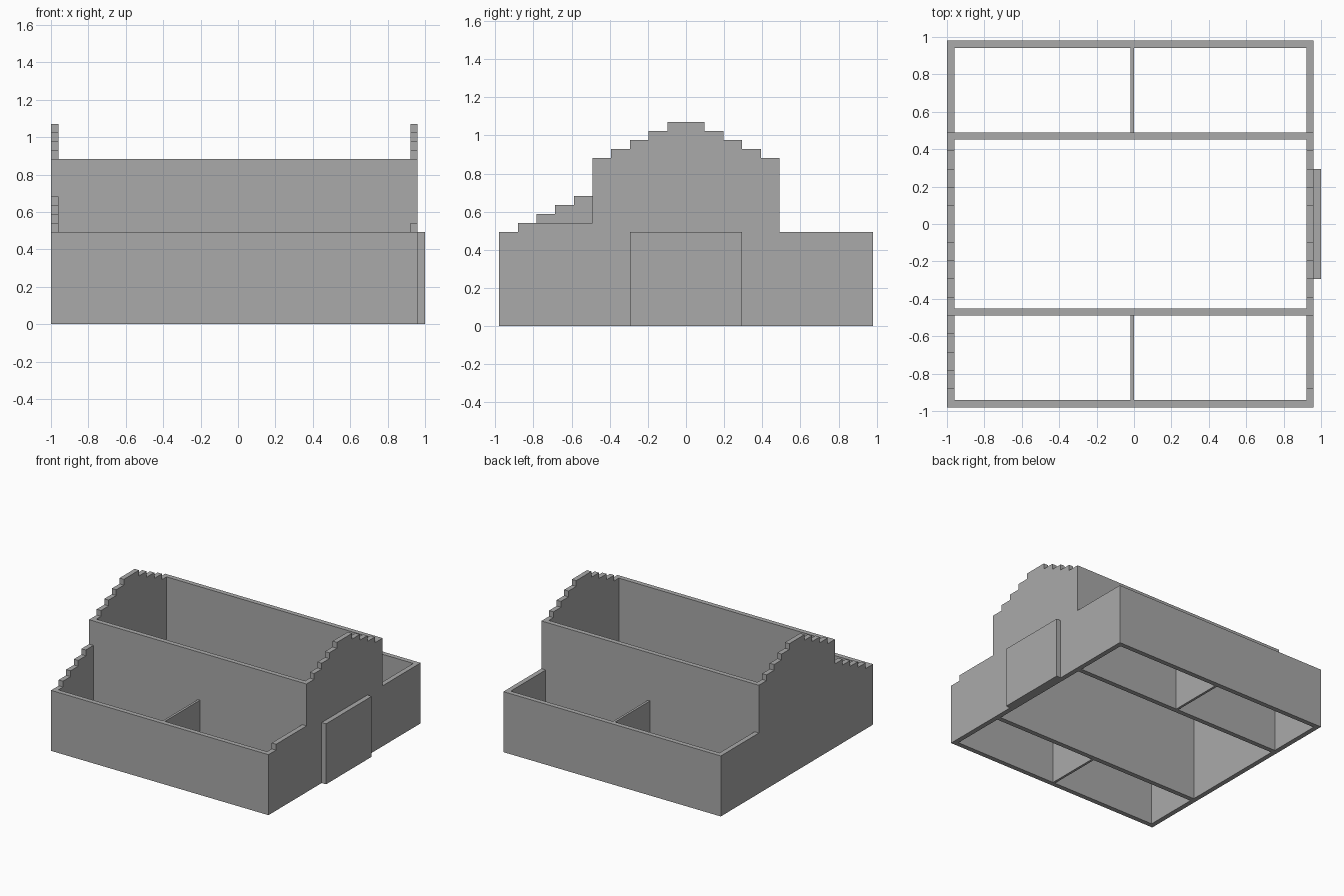
import bpy, bmesh

if "Cube" in bpy.data.objects:
    bpy.data.objects.remove(bpy.data.objects["Cube"])

U = 0.0196                 # planning module: the plan is 100 x 100 modules
T = 2 * U                  # wall thickness
LOW, HIGH = 0.493, 0.882   # wing and hall wall heights
STEP, RUN = 0.0473, 5 * U  # gable step rise and run
X0, X1 = -1.0, 1.0 - T     # outer ends of the building
Y1 = 50 * U                # outer half depth
YH = 25 * U                # half depth of the hall

stone = bpy.data.materials.new("grey stone")
stone.diffuse_color = (0.4, 0.4, 0.4, 1)
stone.use_nodes = True
stone.node_tree.nodes["Principled BSDF"].inputs["Base Color"].default_value = stone.diffuse_color


def finish(name, bm):
    bmesh.ops.recalc_face_normals(bm, faces=bm.faces[:])
    me = bpy.data.meshes.new(name)
    bm.to_mesh(me)
    bm.free()
    me.materials.append(stone)
    ob = bpy.data.objects.new(name, me)
    bpy.context.collection.objects.link(ob)
    return ob


def slab(name, profile, xa, xb):
    """Extrude a closed (y, z) profile from xa to xb."""
    bm = bmesh.new()
    face = bm.faces.new([bm.verts.new((xa, y, z)) for y, z in profile])
    ext = bmesh.ops.extrude_face_region(bm, geom=[face])
    moved = [v for v in ext["geom"] if isinstance(v, bmesh.types.BMVert)]
    bmesh.ops.translate(bm, verts=moved, vec=(xb - xa, 0, 0))
    return finish(name, bm)


def box(name, xa, xb, ya, yb, height):
    return slab(name, [(ya, 0), (yb, 0), (yb, height), (ya, height)], xa, xb)


def stepped_profile(wing_steps):
    """Side wall outline: front wing climbing wing_steps, stepped hall gable, flat back wing."""
    spans = [(-Y1 + i * RUN, LOW + min(i, wing_steps) * STEP) for i in range(5)]
    spans += [(-YH + i * RUN, HIGH + min(i, 9 - i) * STEP) for i in range(10)]
    spans += [(YH, LOW)]
    pts = [(-Y1, 0)]
    z = None
    for y, h in spans:
        if h == z:
            continue
        if z is not None:
            pts.append((y, z))
        pts.append((y, h))
        z = h
    return pts + [(Y1, z), (Y1, 0)]


# Stepped end walls; the left one has the full stair on its front wing
slab("left_gable_wall", stepped_profile(4), X0, X0 + T)
slab("right_gable_wall", stepped_profile(1), X1 - T, X1)

# Long walls and wing partitions, front and back
for side, s in (("front", -1), ("back", 1)):
    for part, outer, height in (("outer_wall", Y1, LOW), ("hall_wall", YH, HIGH)):
        ya, yb = sorted((s * outer, s * (outer - T)))
        box(f"{side}_{part}", X0 + T, X1 - T, ya, yb, height)
    ya, yb = sorted((s * YH, s * (Y1 - T)))
    box(f"{side}_partition", -U, 0, ya, yb, LOW)

# Projecting panel on the right gable
box("right_entrance_panel", X1, 1.0, -15 * U, 15 * U, LOW)
